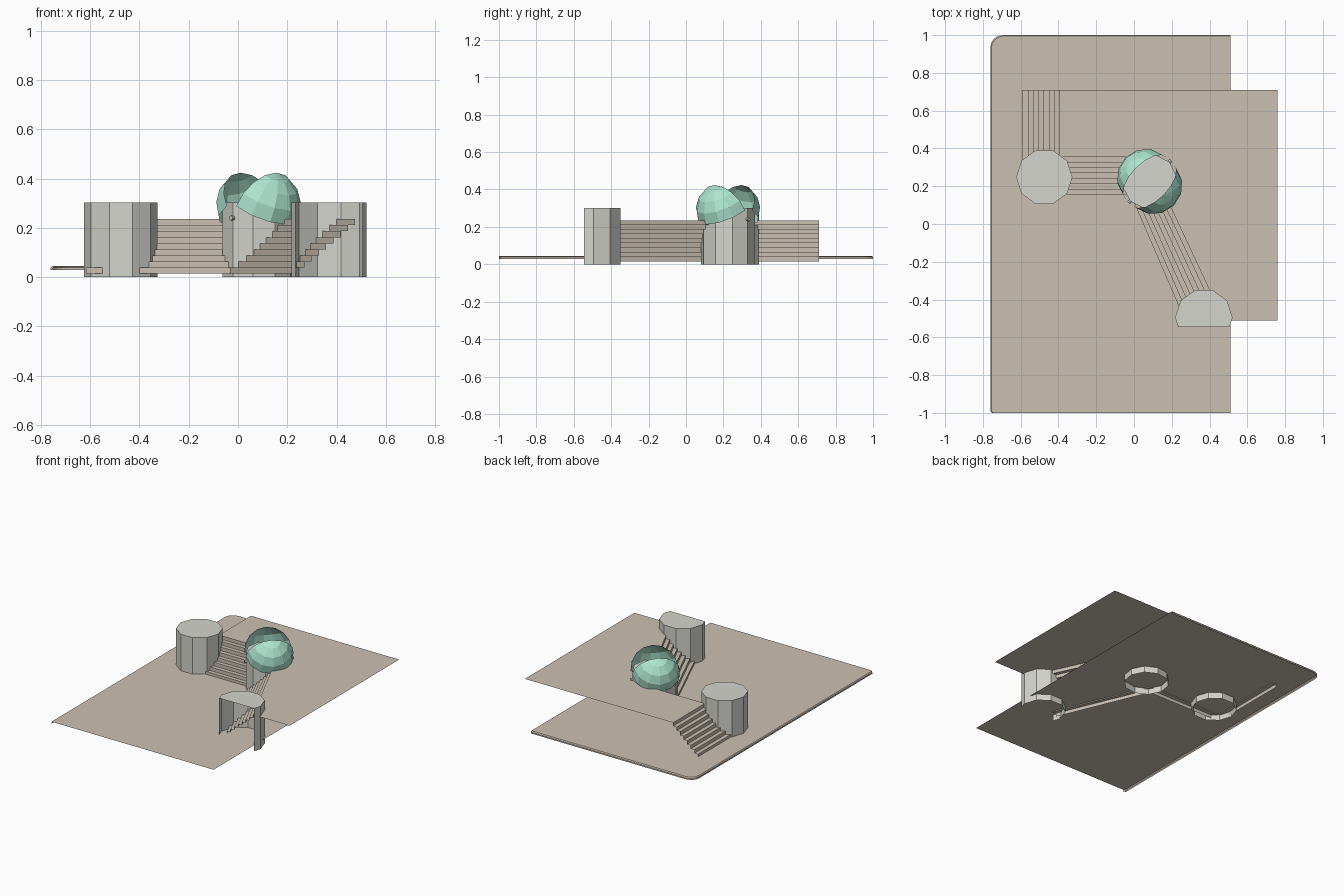
import bpy, bmesh, math
from mathutils import Matrix, Vector

if "Cube" in bpy.data.objects:
    bpy.data.objects.remove(bpy.data.objects["Cube"])


def material(name, rgb):
    m = bpy.data.materials.new(name)
    m.diffuse_color = (*rgb, 1)
    m.use_nodes = True
    m.node_tree.nodes["Principled BSDF"].inputs["Base Color"].default_value = m.diffuse_color
    return m


STONE = material("tan_stone", (0.60, 0.53, 0.45))
WALL = material("pale_wall", (0.66, 0.66, 0.61))
COPPER = material("green_copper", (0.42, 0.78, 0.63))


def finish(name, bm, mat):
    bmesh.ops.remove_doubles(bm, verts=bm.verts, dist=1e-5)
    me = bpy.data.meshes.new(name)
    bm.to_mesh(me)
    bm.free()
    me.materials.append(mat)
    ob = bpy.data.objects.new(name, me)
    bpy.context.collection.objects.link(ob)
    return ob


def face(bm, pts):
    return bm.faces.new([bm.verts.new(p) for p in pts])


def lerp(a, b, t):
    return a + (b - a) * t


# Lower ground sheet: one rounded corner, small skirt on the left and back edges
bm = bmesh.new()
rad = 0.065
rim = [(0.51, 1.0)]
for k in range(7):
    a = math.pi / 2 + k * math.pi / 12
    rim.append((-0.755 + rad + rad * math.cos(a), 0.995 - rad + rad * math.sin(a)))
rim += [(-0.755, -0.99), (-0.745, -1.0)]
rim[0] = (0.51, 0.995)
face(bm, [(x, y, 0.045) for x, y in rim] + [(0.51, -1.0, 0.045)])


def outset(p, d):
    x, y = p
    return (x - d if x < -0.7 else x, y + d if y > 0.93 else y)


for a, b in zip(rim, rim[1:]):
    for d0, z0, d1, z1 in ((0, 0.045, 0.005, 0.038), (0.005, 0.038, 0.005, 0.028)):
        face(bm, [(*outset(a, d0), z0), (*outset(b, d0), z0),
                  (*outset(b, d1), z1), (*outset(a, d1), z1)])
finish("lower_ground", bm, STONE)

# Stairs: each riser follows the same bent path, mitred inside the towers
N, Z0, Z1 = 9, 0.015, 0.235


def riser_path(i):
    t = i / (N - 1)
    x = lerp(-0.617, -0.396, t)
    y = lerp(0.127, 0.354, t)
    return [(x, 0.71), (x, y), (lerp(-0.03, 0.07, t), y), (lerp(0.24, 0.475, t), -0.51)]


rows = []
for i in range(N):
    for k in (i, i + 1):
        z = lerp(Z0, Z1, k / N)
        rows.append([(*p, z) for p in riser_path(i)])
bm = bmesh.new()
for lo, hi in zip(rows, rows[1:]):
    for j in range(3):
        face(bm, [lo[j], lo[j + 1], hi[j + 1], hi[j]])
finish("stairs", bm, STONE)

# Upper terrace, bounded by the last riser
bm = bmesh.new()
face(bm, rows[-1] + [(0.76, -0.51, Z1), (0.76, 0.71, Z1)])
finish("upper_terrace", bm, STONE)


# Ten-sided towers, open underneath
def tower(name, cx, cy, r, turn=0.0, cut_y=None):
    bm = bmesh.new()
    ring = [(cx + r * math.cos(turn + k * math.pi / 5),
             cy + r * math.sin(turn + k * math.pi / 5)) for k in range(10)]
    face(bm, [(x, y, 0.302) for x, y in ring])
    for k in range(10):
        a, b = ring[k], ring[(k + 1) % 10]
        face(bm, [(*a, 0), (*b, 0), (*b, 0.302), (*a, 0.302)])
    bmesh.ops.remove_doubles(bm, verts=bm.verts, dist=1e-5)
    if cut_y is not None:
        bmesh.ops.bisect_plane(bm, geom=bm.verts[:] + bm.edges[:] + bm.faces[:],
                               plane_co=(0, cut_y, 0), plane_no=(0, -1, 0),
                               clear_outer=True)
    finish(name, bm, WALL)


CX, CY = 0.083, 0.225
tower("left_tower", -0.475, 0.248, 0.149)
tower("dome_tower", CX, CY, 0.147, math.pi / 4)
tower("cut_tower", 0.37, -0.495, 0.152, 0.0, -0.545)

# Clamshell dome: two half shells swung open about a diagonal hinge
R, LIFT, HINGE_Z, OPEN = 0.155, 0.055, 0.24, math.radians(29)
for name, heading in (("front_dome_shell", -math.pi / 4), ("back_dome_shell", 3 * math.pi / 4)):
    bm = bmesh.new()

    def pt(i, j):
        az, el = -math.pi / 2 + i * math.pi / 6, j * math.pi / 8
        return Vector((R * math.cos(el) * math.cos(az), R * math.cos(el) * math.sin(az),
                       LIFT + R * math.sin(el)))

    for i in range(6):
        for j in range(4):
            q = [pt(i, j), pt(i + 1, j), pt(i + 1, j + 1)]
            face(bm, q if j == 3 else q + [pt(i, j + 1)])
    m = (Matrix.Translation((CX, CY, HINGE_Z)) @ Matrix.Rotation(heading, 4, 'Z')
         @ Matrix.Rotation(OPEN, 4, 'Y'))
    bmesh.ops.transform(bm, matrix=m, verts=bm.verts)
    finish(name, bm, COPPER)

# Hinge pins at both ends of the diagonal axis
for s, name in ((1, "rear_hinge_pin"), (-1, "front_hinge_pin")):
    bm = bmesh.new()
    d = Vector((1, 1, 0)).normalized() * s
    m = (Matrix.Translation(Vector((CX, CY, HINGE_Z)) + d * 0.147)
         @ d.to_track_quat('Z', 'Y').to_matrix().to_4x4())
    bmesh.ops.create_cone(bm, cap_ends=True, segments=8, radius1=0.01, radius2=0.01,
                          depth=0.024, matrix=m)
    finish(name, bm, WALL)
